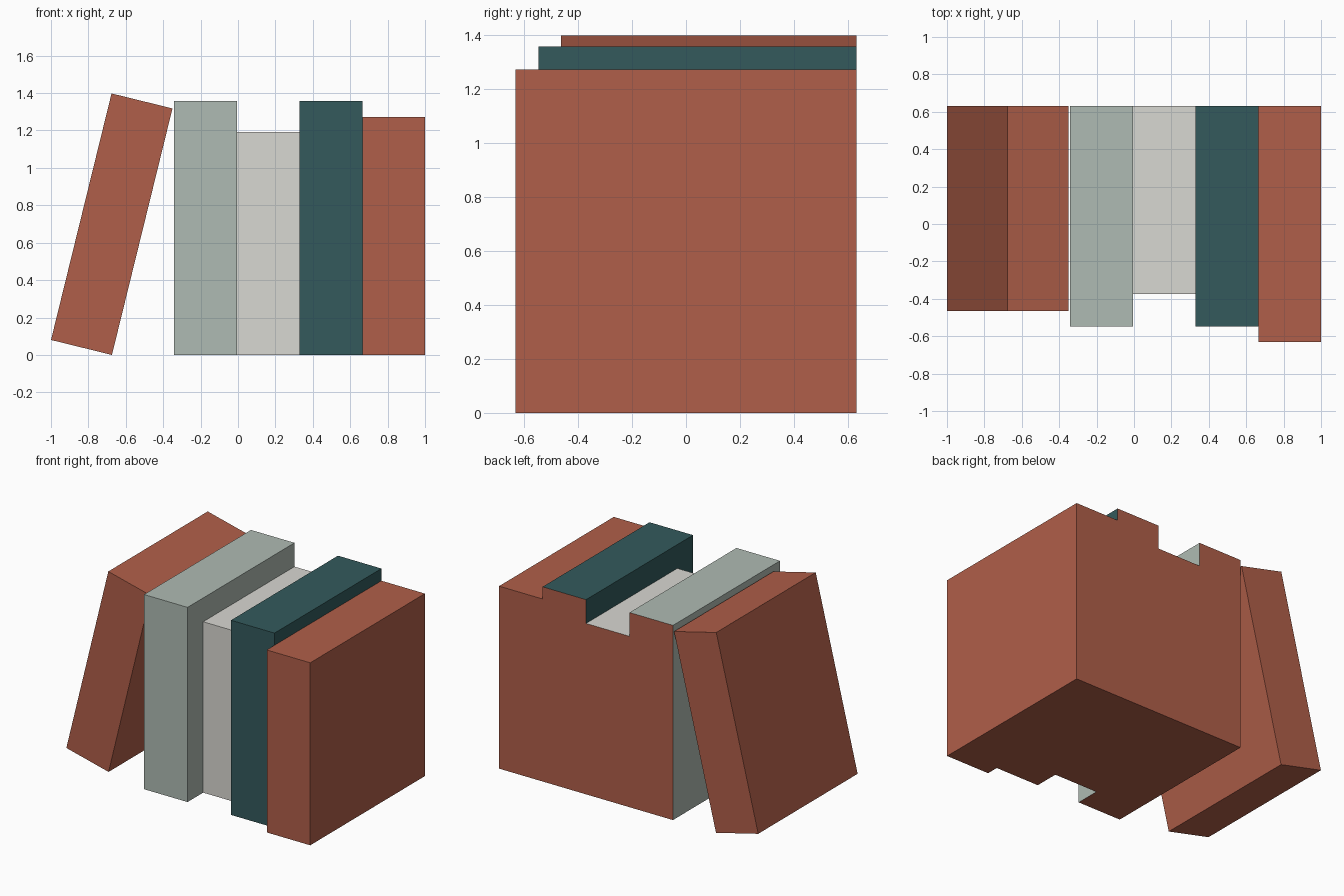
import bpy
import bmesh
from math import radians
from mathutils import Matrix, Vector

if "Cube" in bpy.data.objects:
    bpy.data.objects.remove(bpy.data.objects["Cube"])

THICK = 0.3355   # every book has the same thickness
BACK = 0.632     # all books line up at the back


def material(name, rgb):
    m = bpy.data.materials.new(name)
    m.diffuse_color = (*rgb, 1)
    m.use_nodes = True
    m.node_tree.nodes["Principled BSDF"].inputs["Base Color"].default_value = m.diffuse_color
    return m


rust = material("rust", (0.434, 0.114, 0.067))
sage = material("sage", (0.43, 0.497, 0.451))
ivory = material("ivory", (0.694, 0.686, 0.645))
teal = material("teal", (0.033, 0.102, 0.107))


def book(name, x, front, height, cover, lean=0.0):
    """Box whose lower right edge is at (x, 0); back and bottom faces are rust."""
    size = Vector((THICK, BACK - front, height))
    mid = Vector((-THICK / 2, (BACK + front) / 2, height / 2))
    bm = bmesh.new()
    bmesh.ops.create_cube(bm, size=1, matrix=Matrix.Translation(mid) @ Matrix.Diagonal((*size, 1)))
    bm.normal_update()
    for f in bm.faces:
        f.material_index = 1 if f.normal.y > 0.5 or f.normal.z < -0.5 else 0
    # Lean about the lower right edge, which stays on the floor
    bm.transform(Matrix.Translation((x, 0, 0)) @ Matrix.Rotation(radians(lean), 4, 'Y'))
    me = bpy.data.meshes.new(name)
    bm.to_mesh(me)
    bm.free()
    me.materials.append(cover)
    me.materials.append(rust)
    ob = bpy.data.objects.new(name, me)
    bpy.context.collection.objects.link(ob)
    return ob


# Leaning book on the left
book("leaning_book", -0.674, -0.464, 1.357, rust, lean=13.8)

# Upright row, left to right
row = [
    ("sage_book", -0.547, 1.358, sage),
    ("ivory_book", -0.375, 1.192, ivory),
    ("teal_book", -0.547, 1.358, teal),
    ("rust_book", -0.632, 1.273, rust),
]
for i, (name, front, height, cover) in enumerate(row):
    book(name, 1 - THICK * (3 - i), front, height, cover)
